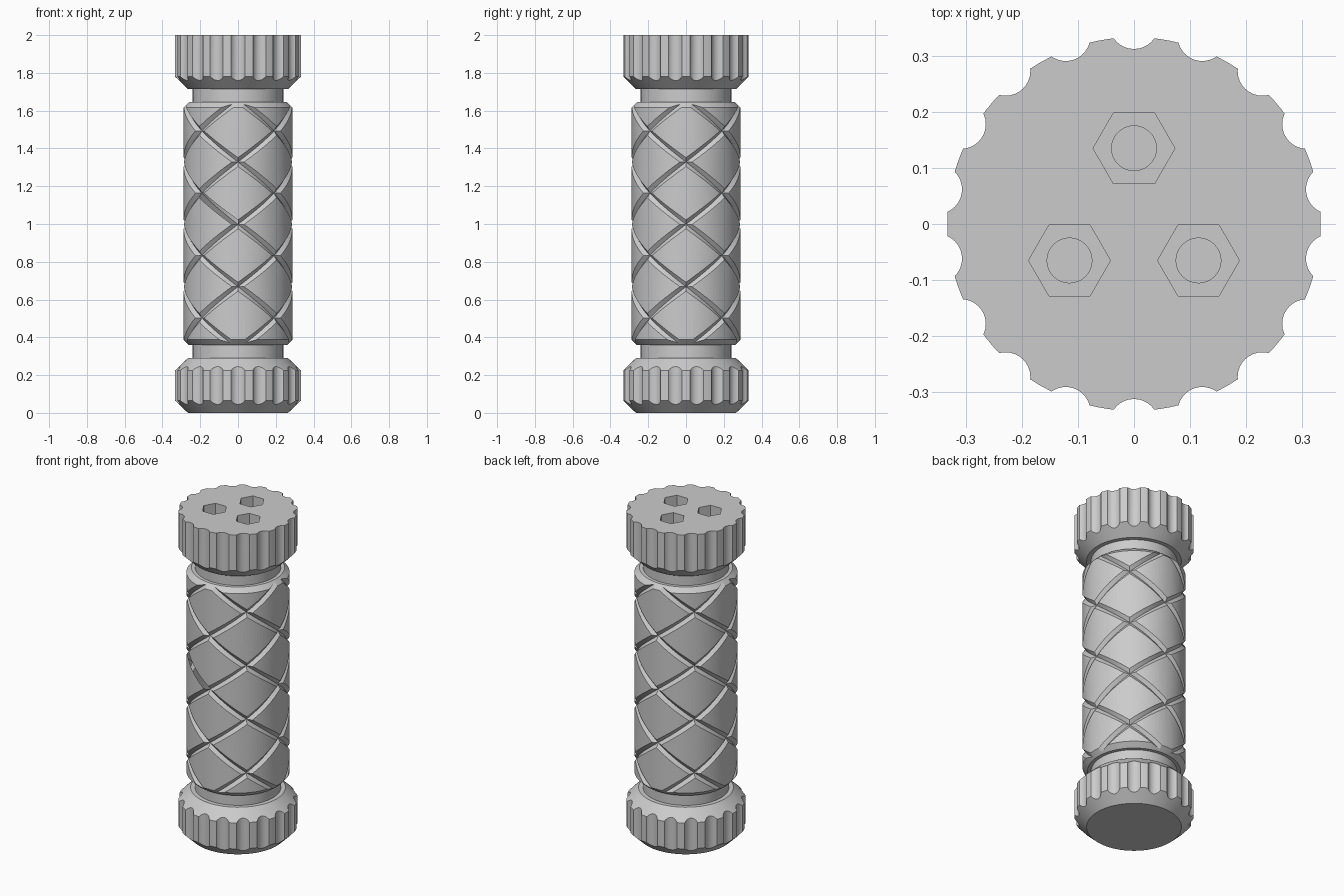
import bpy, bmesh, math
from math import cos, sin, pi, radians

if "Cube" in bpy.data.objects:
    bpy.data.objects.remove(bpy.data.objects["Cube"], do_unlink=True)

grey = bpy.data.materials.new("plain_grey")
grey.use_nodes = True
grey.diffuse_color = (0.6, 0.6, 0.6, 1)
grey.node_tree.nodes["Principled BSDF"].inputs["Base Color"].default_value = (0.6, 0.6, 0.6, 1)


def finish(name, bm):
    bmesh.ops.recalc_face_normals(bm, faces=bm.faces)
    mesh = bpy.data.meshes.new(name)
    bm.to_mesh(mesh)
    bm.free()
    mesh.materials.append(grey)
    obj = bpy.data.objects.new(name, mesh)
    bpy.context.collection.objects.link(obj)
    return obj


def skin(bm, rings):
    """Bridge consecutive vertex rings and close both ends."""
    for a, b in zip(rings, rings[1:]):
        n = len(a)
        for i in range(n):
            j = (i + 1) % n
            bm.faces.new((a[i], a[j], b[j], b[i]))
    bm.faces.new(rings[0])
    bm.faces.new(rings[-1])


def lathe(name, profile, n=96):
    bm = bmesh.new()
    skin(bm, [[bm.verts.new((r * cos(2 * pi * i / n), r * sin(2 * pi * i / n), z))
               for i in range(n)] for r, z in profile])
    return finish(name, bm)


def prisms(name, centres, r, z0, z1, n):
    """Several upright prisms in one cutter."""
    bm = bmesh.new()
    for x, y in centres:
        skin(bm, [[bm.verts.new((x + r * cos(2 * pi * i / n), y + r * sin(2 * pi * i / n), z))
                   for i in range(n)] for z in (z0, z1)])
    return finish(name, bm)


def helix_cutter(start, hand, z_mid, pitch, turns=1.16, n=112):
    """V-shaped bar wound around the z axis."""
    bm = bmesh.new()
    rings = []
    for k in range(n + 1):
        t = (k / n - 0.5) * turns
        a, z = start + hand * 2 * pi * t, z_mid + pitch * t
        rings.append([bm.verts.new((r * cos(a), r * sin(a), z + dz))
                      for r, dz in ((0.27, 0), (0.31, 0.053), (0.31, -0.053))])
    skin(bm, rings)
    return finish("groove_cutter", bm)


def cut(obj, cutters):
    bpy.context.view_layer.objects.active = obj
    for c in cutters:
        c.hide_render = True
        m = obj.modifiers.new("cut", "BOOLEAN")
        m.operation, m.solver, m.object = "DIFFERENCE", "EXACT", c
        bpy.ops.object.modifier_apply(modifier=m.name)
        bpy.data.objects.remove(c, do_unlink=True)


# Knurled end caps
bottom_cap = lathe("bottom_cap", [(0.265, 0), (0.333, 0.065), (0.333, 0.225), (0.265, 0.29)])
top_cap = lathe("top_cap", [(0.265, 1.715), (0.333, 1.78), (0.333, 2)])
flutes = [(0.356 * cos(radians(10 + 20 * k)), 0.356 * sin(radians(10 + 20 * k)))
          for k in range(18)]
cut(bottom_cap, [prisms("flute_cutter", flutes, 0.044, -0.1, 0.4, 32)])

# Hexagonal pockets with bolt holes in the top cap
bolts = [(0, 0.135), (-0.115, -0.065), (0.115, -0.065)]
cut(top_cap, [prisms("flute_cutter", flutes, 0.044, 1.6, 2.1, 32),
              prisms("hex_cutter", bolts, 0.073, 1.9, 2.1, 6),
              prisms("hole_cutter", bolts, 0.04, 1.735, 2.05, 32)])

# Necks between caps and grip
bottom_neck = lathe("bottom_neck", [(0.24, 0.28), (0.24, 0.37)])
top_neck = lathe("top_neck", [(0.24, 1.635), (0.24, 1.725)])

# Grip with crossed helical grooves
grip = lathe("grip", [(0.26, 0.36), (0.288, 0.388), (0.288, 1.617), (0.26, 1.645)])
cut(grip, [helix_cutter(q * pi / 2, hand, 0.998, 1.32)
           for hand in (1, -1) for q in range(4)])

bpy.ops.object.select_all(action="DESELECT")
for obj in (bottom_cap, top_cap, bottom_neck, top_neck, grip):
    obj.select_set(True)
bpy.context.view_layer.objects.active = grip
bpy.ops.object.shade_smooth_by_angle(angle=radians(25))
